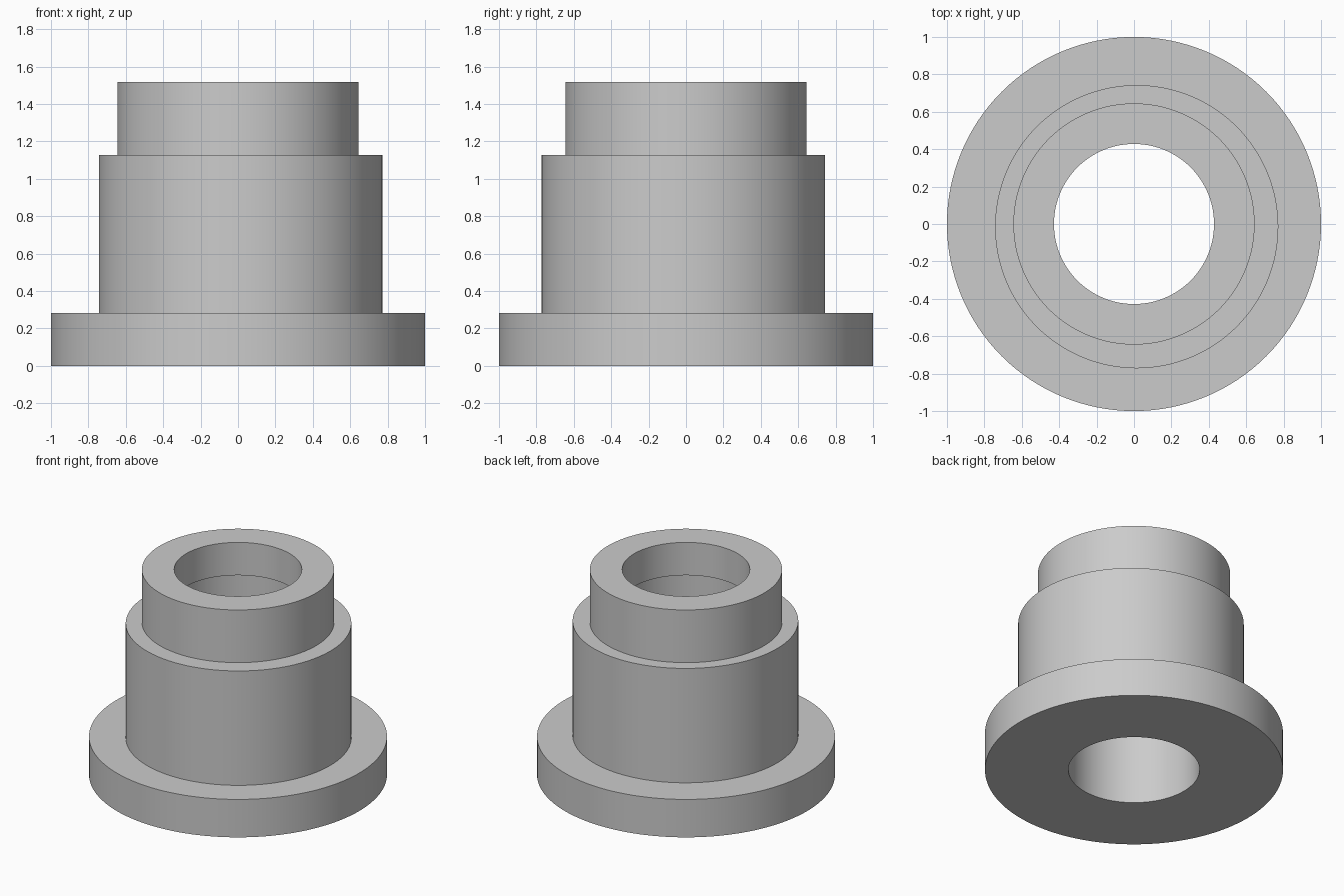
import bpy, bmesh
from math import cos, sin, tau, radians

cube = bpy.data.objects.get("Cube")
if cube:
    bpy.data.objects.remove(cube, do_unlink=True)

SEGMENTS = 128
BARREL_SHIFT = 0.0145  # the barrel sits slightly off the common axis

# Closed profile: radius, height, sideways shift
profile = [
    (0.44, 0.0, 0), (1.0, 0.0, 0), (1.0, 0.281, 0),                     # flange
    (0.757, 0.281, BARREL_SHIFT), (0.757, 1.128, BARREL_SHIFT),         # barrel
    (0.645, 1.128, 0), (0.645, 1.518, 0),                               # neck
    (0.428, 1.518, 0), (0.428, 1.275, 0), (0.44, 1.275, 0),             # stepped bore
]


def ring(bm, radius, z, shift):
    angles = [tau * i / SEGMENTS for i in range(SEGMENTS)]
    return [bm.verts.new((shift + radius * cos(a), -shift + radius * sin(a), z))
            for a in angles]


# Join each ring to the next, and the last back to the first
bm = bmesh.new()
rings = [ring(bm, *p) for p in profile]
for lower, upper in zip(rings, rings[1:] + rings[:1]):
    for i in range(SEGMENTS):
        j = (i + 1) % SEGMENTS
        bm.faces.new((lower[i], lower[j], upper[j], upper[i]))
bmesh.ops.recalc_face_normals(bm, faces=bm.faces)
mesh = bpy.data.meshes.new("flanged_bushing")
bm.to_mesh(mesh)
bm.free()

# Plain grey
grey = bpy.data.materials.new("light grey")
grey.use_nodes = True
colour = (0.6, 0.6, 0.6, 1)
grey.diffuse_color = colour
for node in grey.node_tree.nodes:
    if node.type == 'BSDF_PRINCIPLED':
        node.inputs["Base Color"].default_value = colour
mesh.materials.append(grey)

bushing = bpy.data.objects.new("flanged_bushing", mesh)
bpy.context.collection.objects.link(bushing)
bpy.ops.object.select_all(action='DESELECT')
bushing.select_set(True)
bpy.context.view_layer.objects.active = bushing
bpy.ops.object.shade_smooth_by_angle(angle=radians(30))
